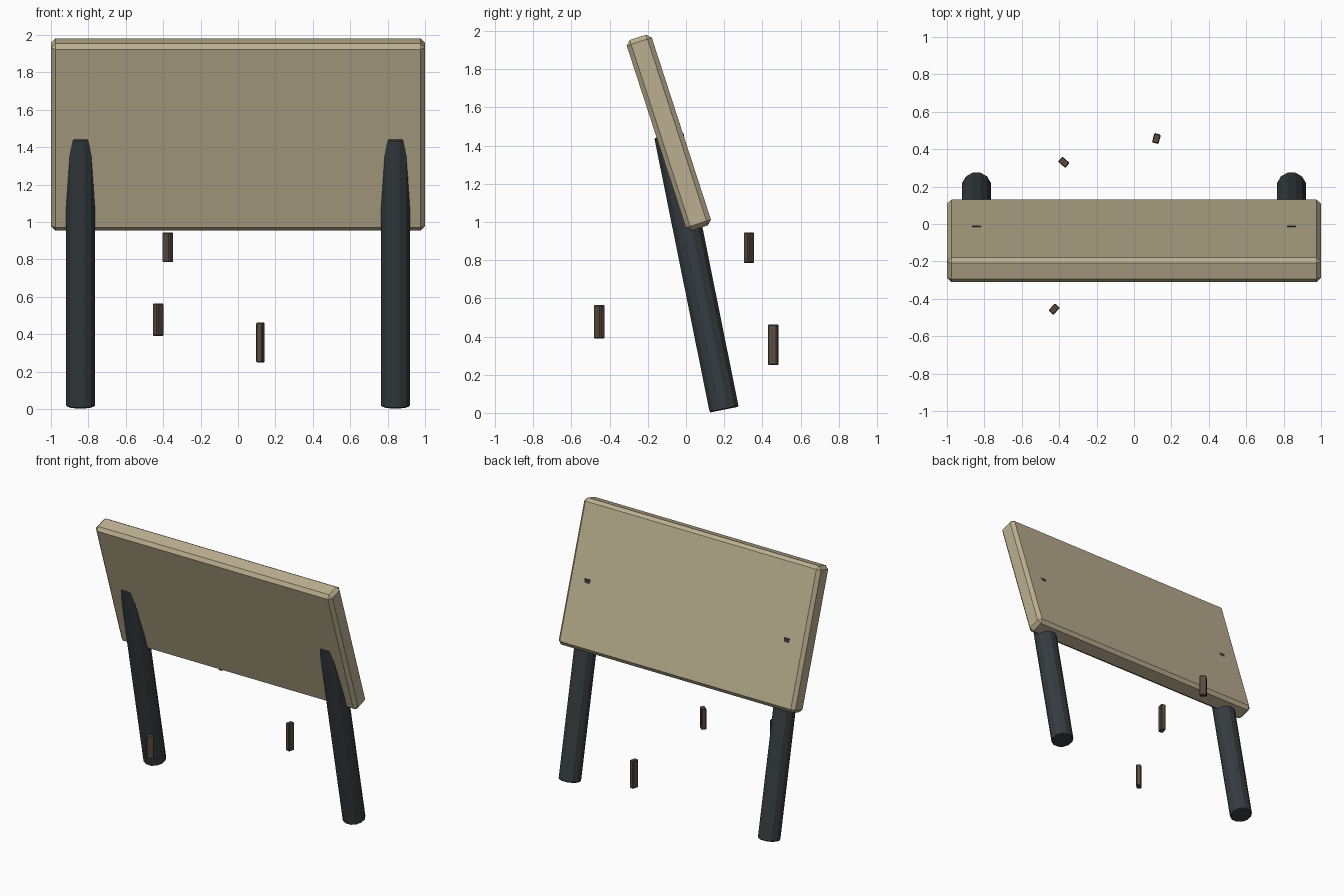
import bpy, math
from mathutils import Vector

if "Cube" in bpy.data.objects:
    bpy.data.objects.remove(bpy.data.objects["Cube"])


def material(name, color):
    m = bpy.data.materials.new(name)
    m.diffuse_color = (*color, 1)
    m.use_nodes = True
    m.node_tree.nodes["Principled BSDF"].inputs["Base Color"].default_value = m.diffuse_color
    return m


tan = material("tan_board", (0.50, 0.43, 0.28))
dark = material("dark_post", (0.035, 0.045, 0.05))
brown = material("brown_peg", (0.10, 0.07, 0.05))


def finish(ob, name, mat, bevel, limit=math.radians(50)):
    ob.name = name
    ob.data.materials.append(mat)
    mod = ob.modifiers.new("bevel", 'BEVEL')
    mod.width = bevel
    mod.segments = 1
    mod.limit_method = 'ANGLE'
    mod.angle_limit = limit
    return ob


def box(name, size, loc, rot, mat, bevel):
    bpy.ops.mesh.primitive_cube_add(size=1, location=loc, rotation=rot)
    ob = bpy.context.object
    ob.scale = size
    bpy.ops.object.transform_apply(location=False, rotation=False, scale=True)
    return finish(ob, name, mat, bevel)


# Leaning board
box("board", (2.0, 1.05, 0.138), (0, -0.09, 1.468),
    (math.radians(-72), 0, 0), tan, 0.024)

# Two leaning round posts that run into the board
for side, x in (("left", -0.842), ("right", 0.842)):
    low, high = Vector((x, 0.2, 0.017)), Vector((x, -0.09, 1.455))
    axis = high - low
    bpy.ops.mesh.primitive_cylinder_add(
        vertices=12, radius=0.08, depth=axis.length, location=(low + high) / 2,
        rotation=(math.atan2(-axis.y, axis.z), 0, 0))
    ob = bpy.context.object
    # turn the twelve-sided section so flats face front and sides
    for v in ob.data.vertices:
        a = math.radians(15)
        cx, cy = v.co.x, v.co.y
        v.co.x = cx * math.cos(a) - cy * math.sin(a)
        v.co.y = cx * math.sin(a) + cy * math.cos(a)
    finish(ob, side + "_post", dark, 0.006)

# Small upright pegs, each turned to face the centre
for i, (x, y, z0, z1) in enumerate(((-0.375, 0.33, 0.785, 0.945),
                                    (-0.427, -0.455, 0.39, 0.565),
                                    (0.12, 0.457, 0.25, 0.462))):
    box(f"peg_{i + 1}", (0.036, 0.052, z1 - z0), (x, y, (z0 + z1) / 2),
        (0, 0, math.atan2(-x, y)), brown, 0.005)
